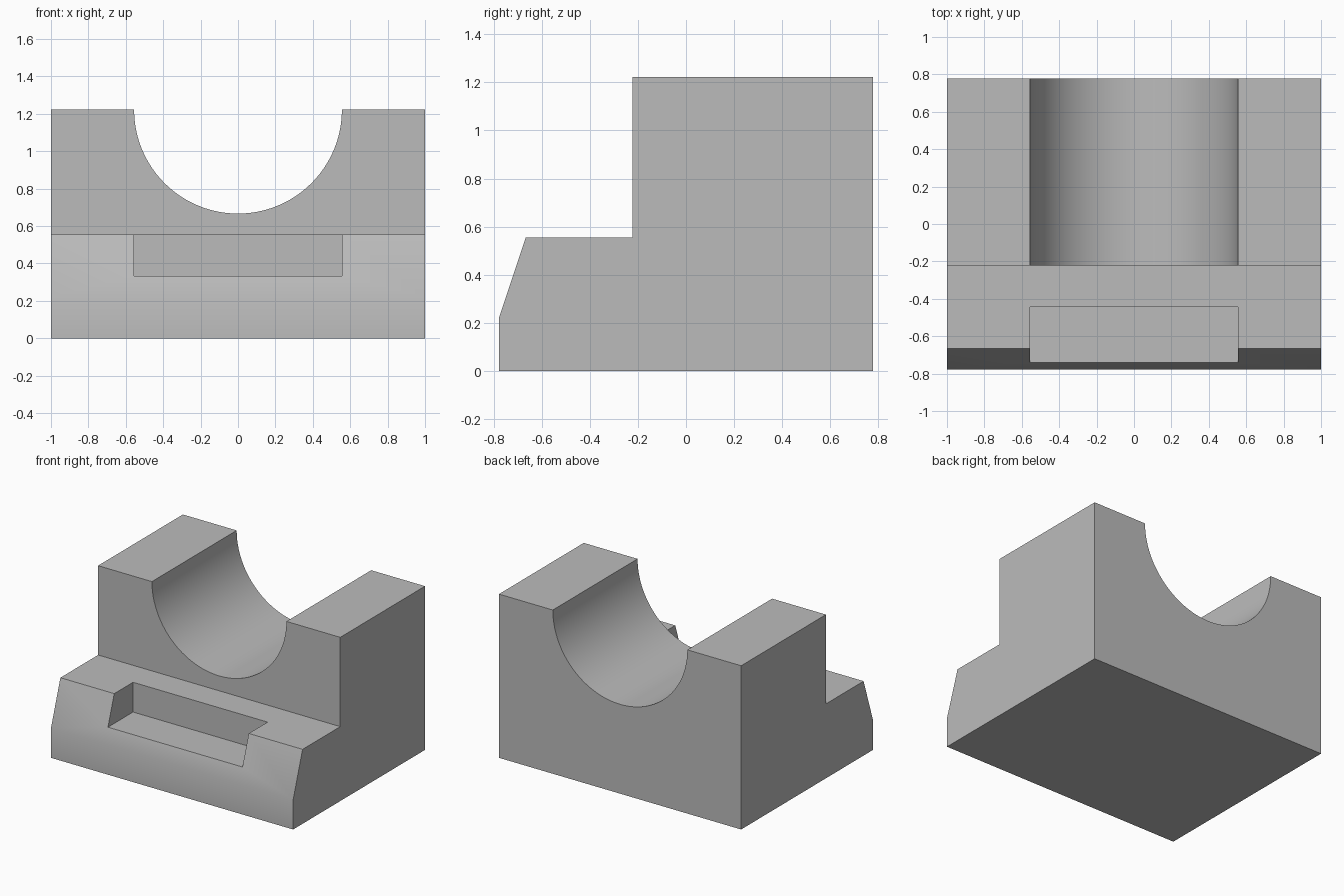
import bpy
import bmesh
import math

default = bpy.data.objects.get("Cube")
if default:
    bpy.data.objects.remove(default, do_unlink=True)

U = 1 / 9  # design module
HALF_W, DEPTH, TOP = 9 * U, 7 * U, 11 * U
GAP = 5 * U  # groove radius and notch half width

grey = bpy.data.materials.new("Grey")
grey.use_nodes = True
color = (0.5, 0.5, 0.5, 1)
grey.diffuse_color = color
grey.node_tree.nodes["Principled BSDF"].inputs["Base Color"].default_value = color


def extrude_profile(name, points, half_width):
    """Extrude a (y, z) outline along x."""
    bm = bmesh.new()
    face = bm.faces.new([bm.verts.new((-half_width, y, z)) for y, z in points])
    geom = bmesh.ops.extrude_face_region(bm, geom=[face])["geom"]
    verts = [g for g in geom if isinstance(g, bmesh.types.BMVert)]
    bmesh.ops.translate(bm, verts=verts, vec=(2 * half_width, 0, 0))
    bmesh.ops.recalc_face_normals(bm, faces=bm.faces)
    mesh = bpy.data.meshes.new(name)
    bm.to_mesh(mesh)
    bm.free()
    mesh.materials.append(grey)
    obj = bpy.data.objects.new(name, mesh)
    bpy.context.collection.objects.link(obj)
    return obj


def cut(target, cutter):
    mod = target.modifiers.new(cutter.name, 'BOOLEAN')
    mod.operation = 'DIFFERENCE'
    mod.solver = 'EXACT'
    mod.object = cutter
    bpy.context.view_layer.objects.active = target
    bpy.ops.object.modifier_apply(modifier=mod.name)
    bpy.data.objects.remove(cutter, do_unlink=True)


# Stepped block with a sloped front lip
block = extrude_profile("cradle_block", [
    (-DEPTH, 0), (DEPTH, 0), (DEPTH, TOP), (-2 * U, TOP),
    (-2 * U, 5 * U), (-6 * U, 5 * U), (-DEPTH, 2 * U)], HALF_W)

# Half-round groove running front to back
bpy.ops.mesh.primitive_cylinder_add(
    vertices=96, radius=GAP, depth=3, location=(0, 0, TOP),
    rotation=(math.pi / 2, 0, 0))
groove = bpy.context.object
groove.name = "groove_cutter"
groove.hide_render = True
groove.data.materials.append(grey)
cut(block, groove)

# Notch in the front step
notch = extrude_profile("notch_cutter", [
    (-1, 3 * U), (-4 * U, 3 * U), (-4 * U, 6 * U), (-1, 6 * U)], GAP)
notch.hide_render = True
cut(block, notch)

# Smooth groove and lip, crisp corners
bpy.ops.object.select_all(action='DESELECT')
block.select_set(True)
bpy.context.view_layer.objects.active = block
bpy.ops.object.shade_smooth_by_angle(angle=math.radians(30))
